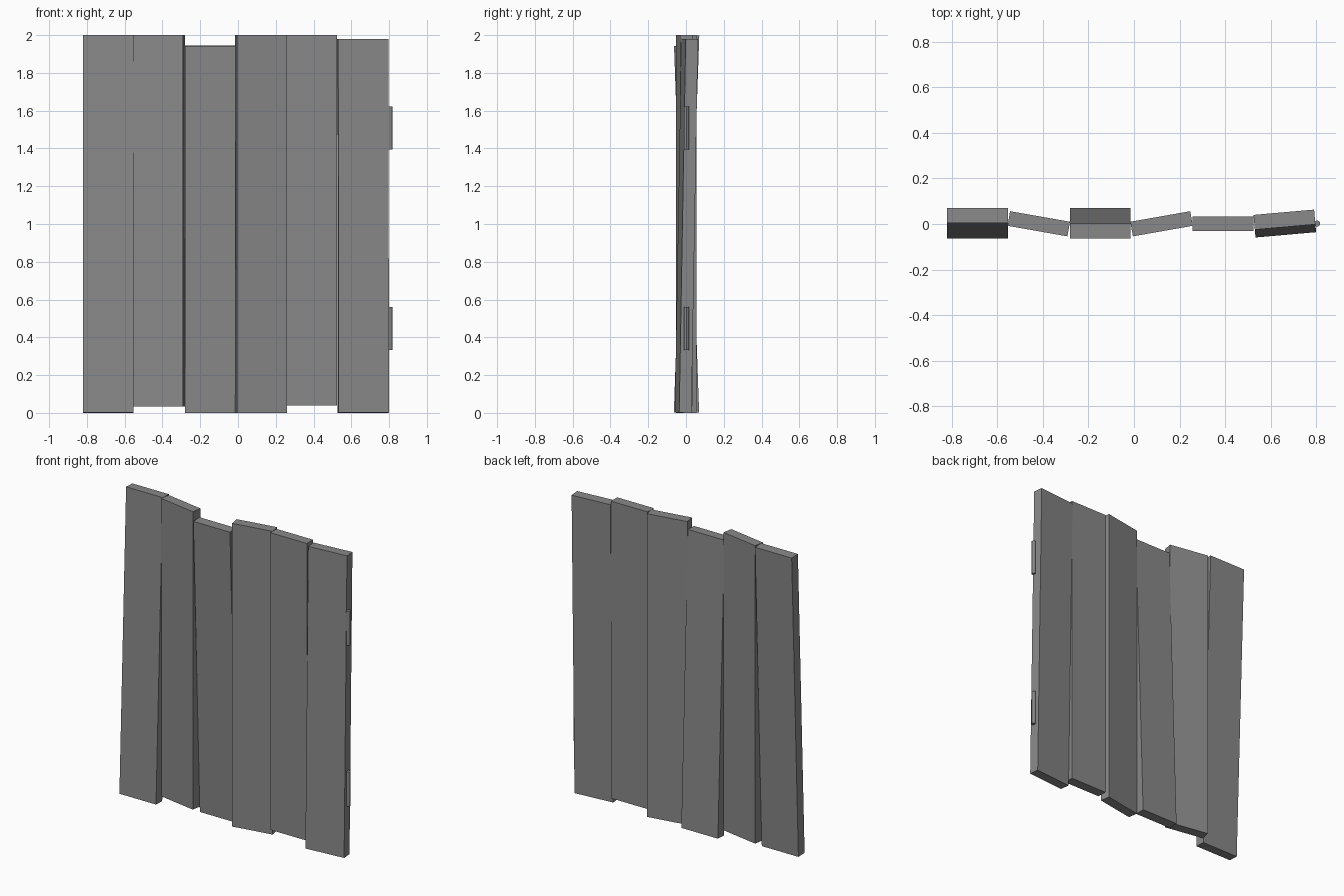
import bpy
import math
from mathutils import Matrix, Vector

if "Cube" in bpy.data.objects:
    bpy.data.objects.remove(bpy.data.objects["Cube"])

WIDTH, THICK = 0.267, 0.065

grey = bpy.data.materials.new("weathered grey")
grey.diffuse_color = (0.25, 0.25, 0.25, 1)
grey.use_nodes = True
grey.node_tree.nodes["Principled BSDF"].inputs["Base Color"].default_value = grey.diffuse_color


def plank(name, x, y, z0, z1, lean=0, yaw=0):
    """Board centred on x, y spanning z0..z1, leaned (top to the back) and turned."""
    a = math.radians(lean)
    length = (z1 - z0 - THICK * abs(math.sin(a))) / math.cos(a)
    bpy.ops.mesh.primitive_cube_add(size=1)
    ob = bpy.context.object
    ob.name = name
    ob.data.transform(Matrix.Translation(Vector((x, y, (z0 + z1) / 2)))
                      @ Matrix.Rotation(math.radians(yaw), 4, 'Z')
                      @ Matrix.Rotation(-a, 4, 'X')
                      @ Matrix.Diagonal((WIDTH, THICK, length, 1)))
    ob.data.materials.append(grey)


# Door boards, left to right
boards = [
    (-0.687, 0.003, 0.0, 2.0, 2, 0),
    (-0.418, 0.001, 0.035, 2.0, 0, -10),
    (-0.148, 0.003, 0.0, 1.945, -2, 0),
    (0.121, 0.001, 0.0, 2.0, 0, 10),
    (0.391, 0.001, 0.04, 2.0, 0, 0),
    (0.662, 0.002, 0.0, 1.98, 1, 5),
]
for i, b in enumerate(boards, 1):
    plank(f"board_{i}", *b)

# Hinge pins on the right edge
for name, z in (("lower_hinge", 0.447), ("upper_hinge", 1.508)):
    bpy.ops.mesh.primitive_cylinder_add(vertices=12, radius=0.0135, depth=0.227,
                                        location=(0.804, 0.002, z))
    pin = bpy.context.object
    pin.name = name
    pin.data.materials.append(grey)
    bpy.ops.object.shade_smooth_by_angle()
